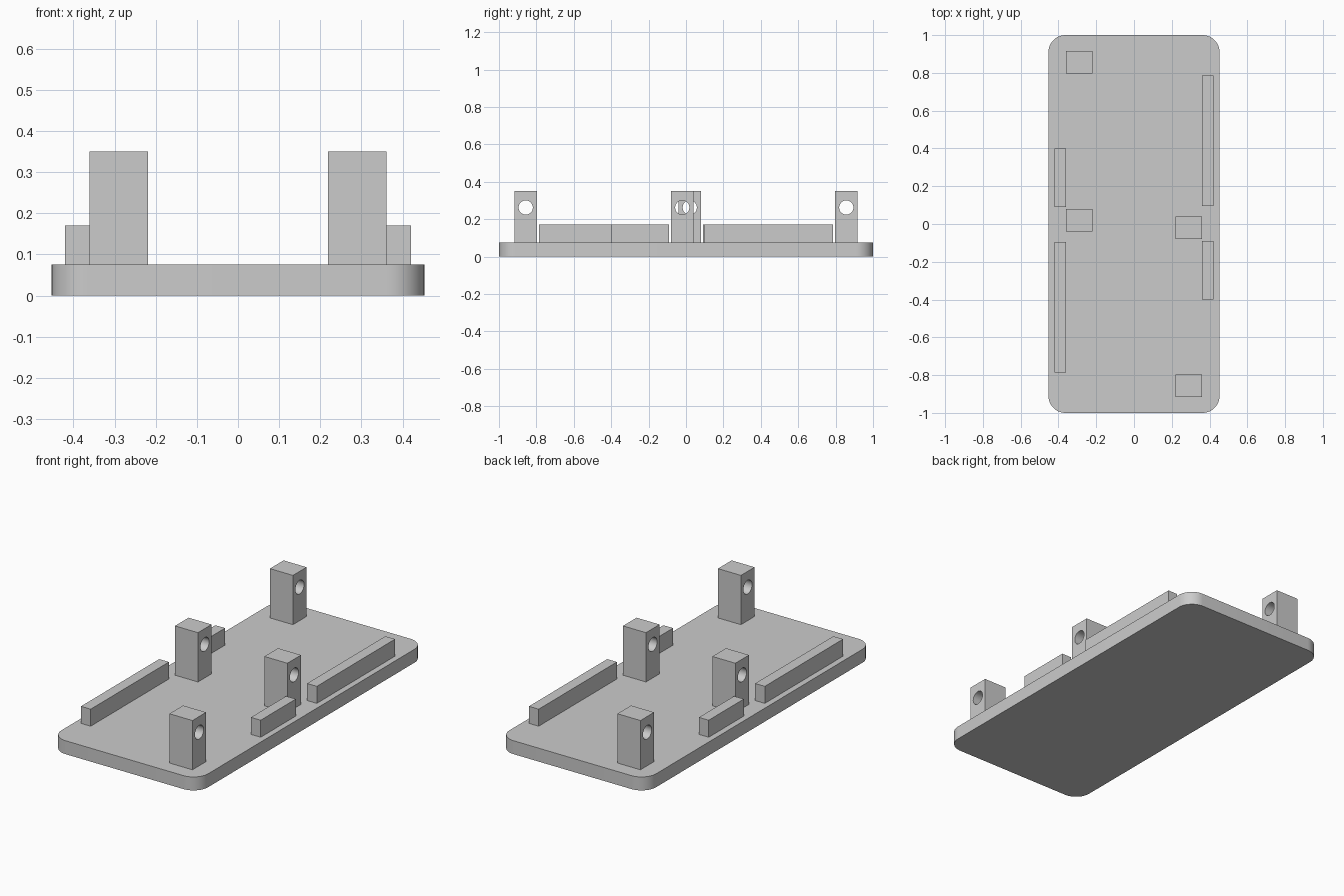
import bpy
import bmesh
from math import radians
from mathutils import Matrix

cube = bpy.data.objects.get("Cube")
if cube:
    bpy.data.objects.remove(cube, do_unlink=True)

BASE_TOP = 0.075
RAIL_TOP = 0.17
POST_TOP = 0.35

grey = bpy.data.materials.new("plain grey")
grey.use_nodes = True
colour = (0.6, 0.6, 0.6, 1)
grey.diffuse_color = colour
grey.node_tree.nodes["Principled BSDF"].inputs["Base Color"].default_value = colour


def finish(name, bm):
    mesh = bpy.data.meshes.new(name)
    bm.to_mesh(mesh)
    bm.free()
    mesh.materials.append(grey)
    obj = bpy.data.objects.new(name, mesh)
    bpy.context.collection.objects.link(obj)
    return obj


def box_mesh(x, y, z):
    """Box from (min, max) pairs on each axis."""
    bm = bmesh.new()
    size = [b - a for a, b in (x, y, z)]
    centre = [(a + b) / 2 for a, b in (x, y, z)]
    bmesh.ops.create_cube(bm, size=1, matrix=Matrix.Translation(centre) @ Matrix.Diagonal((*size, 1)))
    return bm


def smooth(obj):
    bpy.ops.object.select_all(action="DESELECT")
    obj.select_set(True)
    bpy.context.view_layer.objects.active = obj
    bpy.ops.object.shade_smooth_by_angle(angle=radians(30))


def drill(obj, y, z, radius):
    """Cut a round hole through a part along x."""
    bm = bmesh.new()
    bmesh.ops.create_cone(bm, cap_ends=True, segments=48, radius1=radius, radius2=radius, depth=2,
                          matrix=Matrix.Translation((0, y, z)) @ Matrix.Rotation(radians(90), 4, "Y"))
    cutter = finish("hole_cutter", bm)
    cutter.hide_render = True
    mod = obj.modifiers.new("hole", "BOOLEAN")
    mod.operation = "DIFFERENCE"
    mod.solver = "EXACT"
    mod.object = cutter
    bpy.context.view_layer.objects.active = obj
    bpy.ops.object.modifier_apply(modifier=mod.name)
    bpy.data.objects.remove(cutter, do_unlink=True)


def opposite(obj, name):
    """Copy of a part turned half way round the centre."""
    twin = obj.copy()
    twin.data = obj.data.copy()
    twin.name = name
    twin.data.transform(Matrix.Rotation(radians(180), 4, "Z"))
    bpy.context.collection.objects.link(twin)


# Base plate with rounded vertical corners
bm = box_mesh((-0.453, 0.453), (-1, 1), (0, BASE_TOP))
uprights = [e for e in bm.edges if abs(e.verts[0].co.z - e.verts[1].co.z) > 0.01]
bmesh.ops.bevel(bm, geom=uprights, offset=0.09, segments=12, profile=0.5, affect="EDGES")
smooth(finish("base_plate", bm))

# Drilled posts, paired across the centre
for name, twin, y in (("left_front_post", "right_back_post", -0.857),
                      ("left_middle_post", "right_middle_post", -0.02)):
    post = finish(name, box_mesh((0.219, 0.361), (y - 0.06, y + 0.06), (BASE_TOP, POST_TOP)))
    drill(post, y, 0.262, 0.038)
    smooth(post)
    opposite(post, twin)

# Low side rails, paired across the centre
for name, twin, y in (("left_long_rail", "right_long_rail", (0.095, 0.785)),
                      ("left_short_rail", "right_short_rail", (-0.4, -0.09))):
    rail = finish(name, box_mesh((0.36, 0.42), y, (BASE_TOP, RAIL_TOP)))
    opposite(rail, twin)
